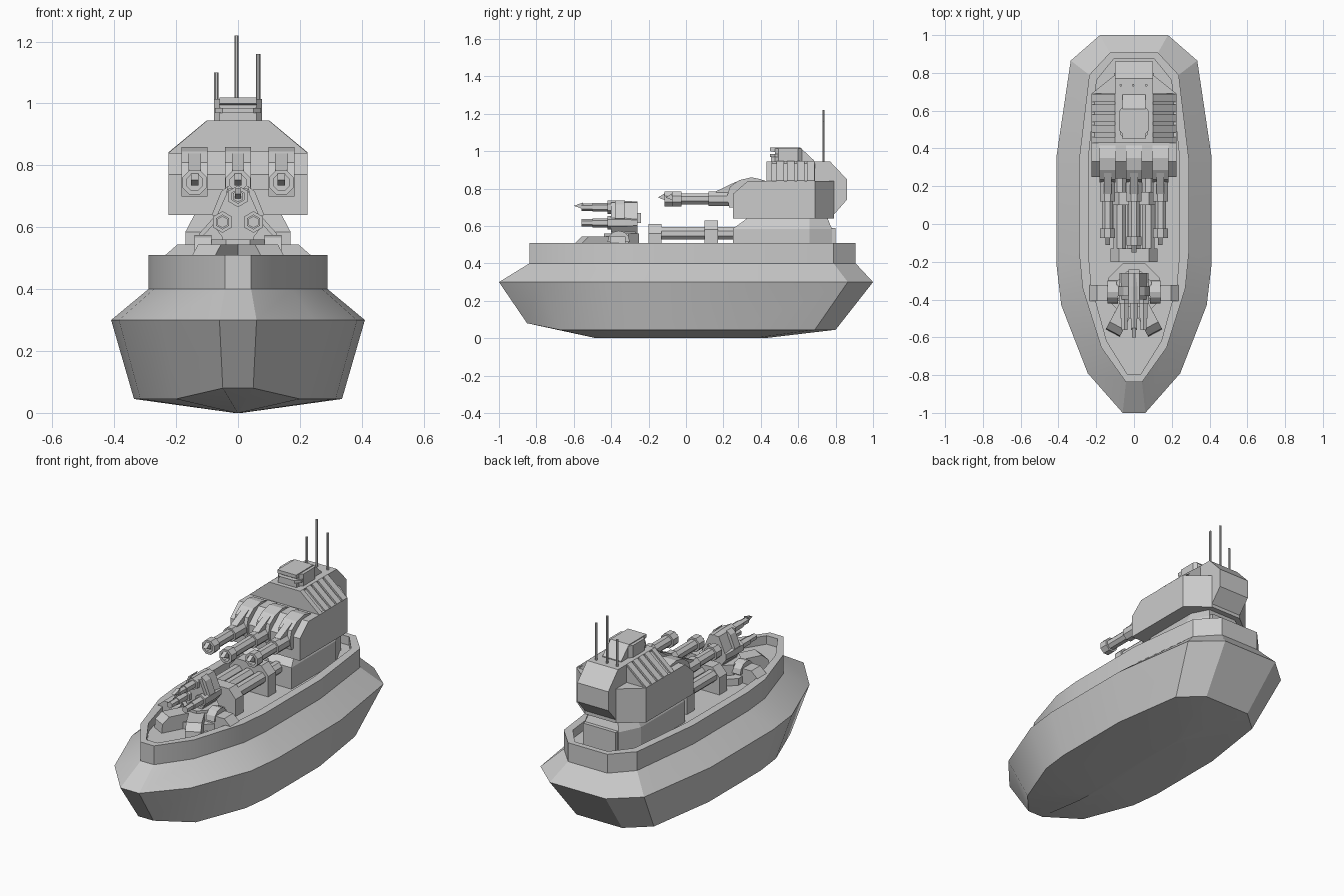
import bpy, bmesh, math
from mathutils import Vector

if "Cube" in bpy.data.objects:
    bpy.data.objects.remove(bpy.data.objects["Cube"])


def loft(name, rings, smooth=False):
    """Skin a list of equal-length rings and cap both ends."""
    bm = bmesh.new()
    vs = [[bm.verts.new(p) for p in r] for r in rings]
    n = len(vs[0])
    for a, b in zip(vs, vs[1:]):
        for i in range(n):
            bm.faces.new((a[i], a[(i + 1) % n], b[(i + 1) % n], b[i]))
    bm.faces.new(vs[0][::-1])
    bm.faces.new(vs[-1])
    bmesh.ops.recalc_face_normals(bm, faces=bm.faces)
    me = bpy.data.meshes.new(name)
    bm.to_mesh(me)
    bm.free()
    ob = bpy.data.objects.new(name, me)
    bpy.context.collection.objects.link(ob)
    if smooth:
        bpy.ops.object.select_all(action='DESELECT')
        ob.select_set(True)
        bpy.context.view_layer.objects.active = ob
        bpy.ops.object.shade_smooth_by_angle(angle=math.radians(25))
    return ob


def prism(name, pts, axis, a, b):
    """Extrude a 2D outline along an axis from a to b."""
    put = {'x': lambda u, v, w: (w, u, v),
           'y': lambda u, v, w: (u, w, v),
           'z': lambda u, v, w: (u, v, w)}[axis]
    return loft(name, [[put(u, v, w) for u, v in pts] for w in (a, b)])


def tube(name, x, z, profile, n=8):
    """Turned part along y: profile is (y, radius) pairs."""
    ang = [(i + 0.5) * math.tau / n for i in range(n)]
    return loft(name, [[(x + r * math.cos(t), y, z + r * math.sin(t)) for t in ang]
                       for y, r in profile])


def box(name, x0, x1, y0, y1, z0, z1):
    return prism(name, [(x0, y0), (x1, y0), (x1, y1), (x0, y1)], 'z', z0, z1)


def mirror_pts(half):
    return half + [(-x, y) for x, y in reversed(half)]


# Hull: one plan outline, scaled per level
plan = mirror_pts([(.06, -1), (.245, -.79), (.385, -.43), (.41, -.22),
                   (.41, .36), (.335, .865), (.18, 1)])


def level(sx, sy, dy, z, bow=0):
    return [(x * sx, y * sy + dy, z + (bow if y < -.95 else 0)) for x, y in plan]


loft("hull", [level(.03, .45, -.03, 0), level(.82, .825, -.025, .045, .035),
              level(1, 1, 0, .30), level(.707, .872, .035, .40),
              level(.707, .872, .035, .51), level(.59, .835, .04, .51),
              level(.59, .835, .04, .46)], smooth=True)

# Superstructure pedestal
ped = mirror_pts([(.17, .25), (.17, .66), (.11, .78)])
loft("pedestal", [[(x, y, .455) for x, y in ped], [(x, y, .585) for x, y in ped],
                  [(x * .8, .34 + (y - .25) * .78, .65) for x, y in ped]])
box("stern_locker", -.105, .105, .74, .80, .455, .59)

# Main turret: tapered at the rear, chamfered at the front
tur = mirror_pts([(.225, .25), (.225, .69), (.10, .79)])
tur_top = mirror_pts([(.225, .33), (.225, .69), (.10, .79)])
loft("turret_body", [[(x, y, .64) for x, y in tur], [(x, y, .77) for x, y in tur],
                     [(x, y, .84) for x, y in tur_top]])
prism("turret_roof", mirror_pts([(.21, .83), (.21, .84), (.092, .942)]), 'y', .435, .69)
prism("turret_roof_front", mirror_pts([(.225, .835), (.225, .84), (.10, .945)]), 'y', .43, .46)
prism("turret_spine", [(.43, .84), (.43, .945), (.77, .945), (.86, .85), (.86, .74),
                       (.79, .66), (.68, .66)], 'x', -.1, .1)

# Roof louvres on both slopes
for s in (-1, 1):
    for i in range(4):
        y = .485 + i * .054
        prism("roof_louvre", [(s * .225, .835), (s * .225, .842), (s * .1, .946),
                              (s * .09, .93)], 'y', y, y + .04)

# Bridge cupola with visor
prism("cupola", [(.455, .94), (.455, .97), (.475, .975), (.475, .995), (.45, 1.0),
                 (.45, 1.02), (.61, 1.02), (.685, .95), (.685, .94)], 'x', -.06, .06)
for s in (-1, 1):
    prism("cupola_side", [(s * .06, .475), (s * .077, .495), (s * .077, .60),
                          (s * .06, .62)], 'z', .94, 1.015)
prism("visor", mirror_pts([(.05, .45), (.075, .475), (.075, .50)]), 'z', .97, .985)

# Antennas
for x, top in ((-.07, 1.10), (-.005, 1.22), (.065, 1.16)):
    prism("antenna", [(x + .007 * math.cos(k * math.tau / 6),
                       .735 + .007 * math.sin(k * math.tau / 6)) for k in range(6)],
          'z', .93, top)

# Three main guns
for x in (-.14, 0, .14):
    end = -.075 if x else -.115
    prism("gun_mantlet", [(.23, .70), (.22, .76), (.235, .81), (.285, .845), (.35, .86),
                          (.40, .85), (.43, .83), (.43, .70)], 'x', x - .042, x + .042)
    prism("gun_fin", [(.16, .76), (.16, .785), (.27, .838), (.30, .76)],
          'x', x - .02, x + .02)
    tube("gun_barrel", x, .745, [(.26, .042), (.12, .042), (.12, .032), (end + .05, .032),
                                 (end + .05, .043), (end, .043), (end, .028),
                                 (end + .03, .028)])
    prism("muzzle_tip", [(end + .01, .735), (end - .035, .752), (end + .01, .78)],
          'x', x - .012, x + .012)
for s in (-1, 1):
    x = s * .07
    prism("mantlet_gap_cover", [(.24, .72), (.24, .77), (.33, .845), (.42, .845),
                                (.42, .72)], 'x', x - .028, x + .028)

# Deck machinery: collars joined by pipes
for y0, y1, top in ((-.20, -.13, .61), (.10, .17, .63)):
    prism("pipe_collar", mirror_pts([(.125, .455), (.125, top - .05), (.08, top)]), 'y', y0, y1)
for x in (-.075, 0, .075):
    tube("deck_pipe", x, .56, [(-.14, .036), (.26, .036)])

# Bow gun platform with radial legs
for name, r, z0, z1 in (("bow_platform", .15, .455, .50), ("bow_turntable", .10, .50, .56)):
    prism(name, [(r * math.cos((i + .5) * math.pi / 4),
                  -.345 + r * math.sin((i + .5) * math.pi / 4)) for i in range(8)], 'z', z0, z1)
for deg in (0, 180, -62, -118):
    leg = prism("platform_leg", [(.05, .455), (.24, .455), (.235, .51), (.195, .545),
                                 (.05, .545)], 'y', -.042, .042)
    leg.location = (0, -.365, 0)
    leg.rotation_euler.z = math.radians(deg)

# Half-round trunnion wheels beside the bow gun
for s in (-1, 1):
    arc = [(-.36 + .06 * math.cos(k * math.pi / 6), .515 + .06 * math.sin(k * math.pi / 6))
           for k in range(7)]
    prism("trunnion_wheel", arc, 'x', s * .085, s * .14)

# Bow gun housing: triangular cluster of three barrels
prism("bow_gun_housing", mirror_pts([(.045, .56), (.075, .60), (.07, .635), (.03, .725)]),
      'y', -.40, -.26)
box("bow_gun_breech", -.03, .03, -.27, -.24, .615, .67)
box("bow_gun_stand", -.05, .05, -.40, -.27, .50, .60)
for x, z in ((0, .70), (-.05, .617), (.05, .617)):
    tube("bow_barrel", x, z, [(-.26, .03), (-.33, .035), (-.42, .035), (-.42, .024),
                              (-.50, .024), (-.50, .019), (-.56, .019)], 6)
prism("bow_barrel_tip", [(-.55, .69), (-.60, .708), (-.55, .725)], 'x', -.01, .01)
for s in (-1, 1):
    prism("bow_gun_rib", [(s * .03, .735), (s * .055, .715), (s * .085, .64), (s * .06, .63)],
          'y', -.38, -.33)
